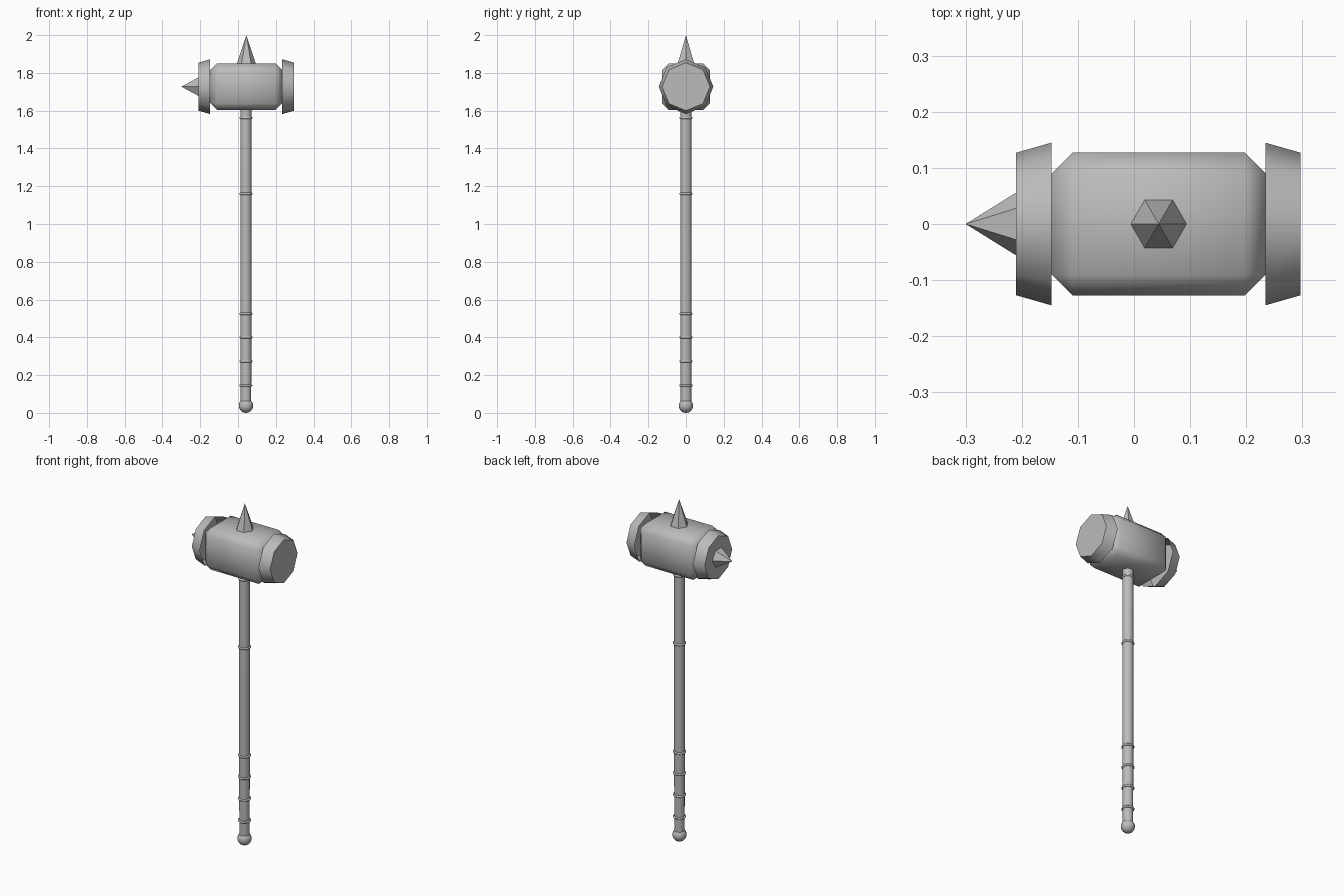
import bpy, bmesh, math
from mathutils import Matrix, Vector

if "Cube" in bpy.data.objects:
    bpy.data.objects.remove(bpy.data.objects["Cube"])

grey = bpy.data.materials.new("grey metal")
grey.diffuse_color = (0.5, 0.5, 0.5, 1)
grey.use_nodes = True
grey.node_tree.nodes["Principled BSDF"].inputs["Base Color"].default_value = grey.diffuse_color

CX = 0.042     # shaft axis
HZ = 1.727     # head centre height


def finish(name, bm, loc, smooth=True):
    """Turn a bmesh into an object, smooth below 60 degrees or flat."""
    bmesh.ops.recalc_face_normals(bm, faces=bm.faces)
    for f in bm.faces:
        f.smooth = smooth
    for e in bm.edges:
        e.smooth = not (len(e.link_faces) == 2 and e.calc_face_angle(0) > math.radians(60))
    me = bpy.data.meshes.new(name)
    bm.to_mesh(me)
    bm.free()
    me.materials.append(grey)
    ob = bpy.data.objects.new(name, me)
    ob.location = loc
    bpy.context.collection.objects.link(ob)
    return ob


def cone(bm, sides, r1, r2, depth, rot=Matrix()):
    """Cone from z = 0 up to depth, then rotated."""
    bmesh.ops.create_cone(bm, cap_ends=True, segments=sides, radius1=r1, radius2=r2,
                          depth=depth, matrix=rot @ Matrix.Translation((0, 0, depth / 2)))


# Hammer head: bevelled block
bm = bmesh.new()
bmesh.ops.create_cube(bm, size=1, matrix=Matrix.Diagonal((0.382, 0.254, 0.248, 1)))
bmesh.ops.bevel(bm, geom=bm.edges[:], offset=0.037, segments=1, affect='EDGES')
finish("hammer_head", bm, (0.044, 0, HZ))

# Striking collars: octagonal, narrowing outwards, open towards the head
for name, x, side in (("left_collar", -0.147, -1), ("right_collar", 0.234, 1)):
    bm = bmesh.new()
    rot = Matrix.Rotation(side * math.pi / 2, 4, 'Y')
    cone(bm, 8, 0.145, 0.127, 0.063, rot)
    inner = [f for f in bm.faces if abs(f.calc_center_median().x) < 0.001]
    bmesh.ops.delete(bm, geom=inner, context='FACES_ONLY')
    finish(name, bm, (x, 0, HZ))

# Six-sided spikes: one on top, one on the left face
def spike(name, loc, radius, length, direction, first_vertex):
    bm = bmesh.new()
    cone(bm, 6, radius, 0, length)
    bmesh.ops.remove_doubles(bm, verts=bm.verts[:], dist=0.0001)
    # align one base corner with first_vertex, and the axis with direction
    v = max((v.co for v in bm.verts if v.co.z < 0.001), key=lambda c: c.x + 0.01 * c.y)
    bm.transform(Matrix.Rotation(-math.atan2(v.y, v.x), 4, 'Z'))
    z, x = Vector(direction), Vector(first_vertex)
    bm.transform(Matrix((x, z.cross(x), z)).transposed().to_4x4())
    finish(name, bm, loc, False)

spike("top_spike", (CX + 0.002, 0, 1.85), 0.05, 0.15, (0, 0, 1), (1, 0, 0))
spike("left_spike", (-0.21, 0, HZ), 0.056, 0.09, (-1, 0, 0), (0, 1, 0))

# Shaft, running up into the head
bm = bmesh.new()
cone(bm, 16, 0.028, 0.03, 1.58)
finish("shaft", bm, (CX, 0, 0.04))

# Pommel ball
bm = bmesh.new()
bmesh.ops.create_uvsphere(bm, u_segments=16, v_segments=10, radius=0.038)
finish("pommel", bm, (CX, 0, 0.038))

# Rings around the shaft
for i, z in enumerate((0.145, 0.273, 0.4, 0.525, 1.16, 1.562)):
    bpy.ops.mesh.primitive_torus_add(location=(CX, 0, z), major_segments=20, minor_segments=6,
                                     major_radius=0.029, minor_radius=0.0065)
    ring = bpy.context.object
    ring.name = f"shaft_ring_{i + 1}"
    ring.data.materials.append(grey)
    for p in ring.data.polygons:
        p.use_smooth = True
